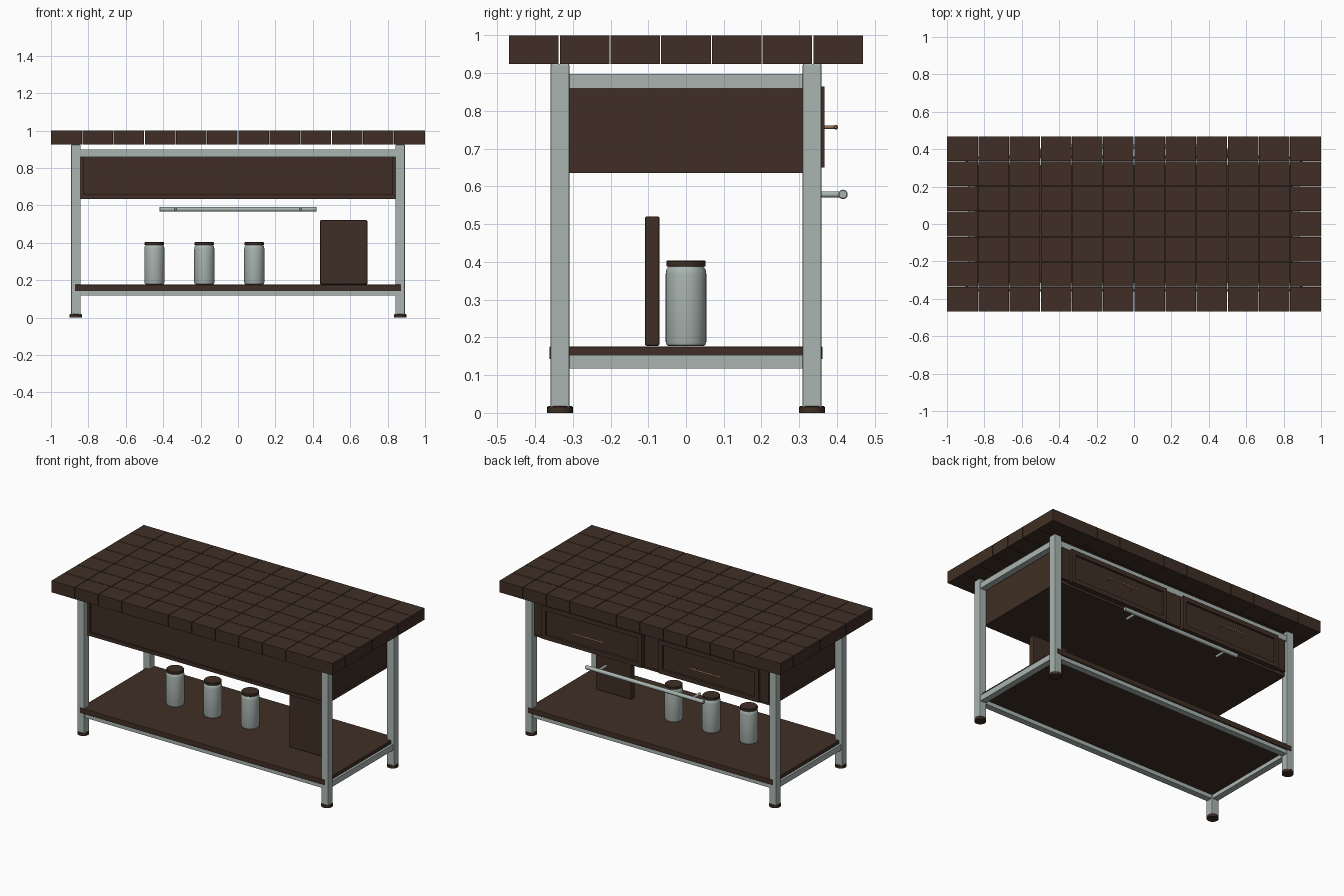
import bpy, bmesh, math
from mathutils import Matrix, Vector

cube = bpy.data.objects.get("Cube")
if cube:
    bpy.data.objects.remove(cube, do_unlink=True)


def material(name, rgb):
    m = bpy.data.materials.new(name)
    m.use_nodes = True
    m.diffuse_color = (*rgb, 1)
    m.node_tree.nodes["Principled BSDF"].inputs["Base Color"].default_value = (*rgb, 1)
    return m


WOOD = material("dark wood", (0.050, 0.028, 0.018))
METAL = material("pale steel", (0.40, 0.46, 0.435))
BRASS = material("brass", (0.30, 0.17, 0.085))


def finish(bm, name, mat, smooth=False):
    bmesh.ops.recalc_face_normals(bm, faces=bm.faces)
    mesh = bpy.data.meshes.new(name)
    bm.to_mesh(mesh)
    bm.free()
    mesh.materials.append(mat)
    ob = bpy.data.objects.new(name, mesh)
    bpy.context.collection.objects.link(ob)
    if smooth:
        bpy.ops.object.select_all(action="DESELECT")
        ob.select_set(True)
        bpy.context.view_layer.objects.active = ob
        bpy.ops.object.shade_smooth_by_angle(angle=math.radians(35))
    return ob


def add_box(bm, x, y, z):
    """Box from (low, high) pairs on each axis."""
    size = [b - a for a, b in (x, y, z)]
    mid = [(a + b) / 2 for a, b in (x, y, z)]
    mat = Matrix.Translation(mid) @ Matrix.Diagonal((*size, 1))
    return bmesh.ops.create_cube(bm, size=1, matrix=mat)["verts"]


def box(name, mat, x, y, z, bevel=0):
    bm = bmesh.new()
    add_box(bm, x, y, z)
    if bevel:
        bmesh.ops.bevel(bm, geom=bm.edges[:], offset=bevel, segments=2,
                        profile=0.5, affect="EDGES")
    return finish(bm, name, mat)


def lathe(name, mat, profile, origin, axis="Z", steps=32):
    """Spin (radius, height) points about an axis through origin."""
    bm = bmesh.new()
    verts = [bm.verts.new((r, 0, h)) for r, h in profile]
    edges = [bm.edges.new(pair) for pair in zip(verts, verts[1:])]
    bmesh.ops.spin(bm, geom=verts + edges, cent=(0, 0, 0), axis=(0, 0, 1),
                   angle=math.tau, steps=steps)
    bmesh.ops.remove_doubles(bm, verts=bm.verts[:], dist=1e-5)
    aim = {"X": (1, 0, 0), "Y": (0, 1, 0), "Z": (0, 0, 1)}[axis]
    turn = Vector((0, 0, 1)).rotation_difference(Vector(aim)).to_matrix().to_4x4()
    bm.transform(Matrix.Translation(origin) @ turn)
    return finish(bm, name, mat, True)


def rod(name, mat, r, length, origin, axis, steps=20):
    e = r * 0.2
    return lathe(name, mat, [(0, 0), (r - e, 0), (r, e), (r, length - e),
                             (r - e, length), (0, length)], origin, axis, steps)


def span(centre, width):
    return (centre - width / 2, centre + width / 2)


# Tiled block top with hairline gaps
COLS, ROWS, GAP = 12, 7, 0.003
bm = bmesh.new()
tx, ty = 2 / COLS, 0.94 / ROWS
for i in range(COLS):
    for j in range(ROWS):
        add_box(bm, span(-1 + (i + 0.5) * tx, tx - GAP),
                span(-0.47 + (j + 0.5) * ty, ty - GAP), (0.925, 1.0))
finish(bm, "block_top", WOOD)

# Legs and round feet
LX, LY = 0.867, 0.334
for sx, side in ((1, "left"), (-1, "right")):
    for sy, end in ((-1, "front"), (1, "back")):
        box(f"{end}_{side}_leg", METAL, span(sx * LX, 0.05), span(sy * LY, 0.05),
            (0.01, 0.925), 0.004)
        lathe(f"{end}_{side}_foot", WOOD,
              [(0, 0), (0.034, 0), (0.034, 0.015), (0.031, 0.018), (0, 0.018)],
              (sx * LX, sy * LY, 0), steps=24)

# Frame rails, upper and lower
for level, z in (("upper", (0.86, 0.898)), ("lower", (0.117, 0.154))):
    for s, side in ((1, "left"), (-1, "right")):
        box(f"{level}_{side}_rail", METAL, span(s * LX, 0.04), (-0.312, 0.312), z)
    for s, end in ((1, "back"), (-1, "front")):
        box(f"{level}_{end}_rail", METAL, (-0.845, 0.845), span(s * LY, 0.04), z)

# Bottom shelf
box("shelf", WOOD, (-0.872, 0.872), (-0.362, 0.362), (0.142, 0.176), 0.003)

# Drawer case
box("case_bottom", WOOD, (-0.845, 0.845), (-0.325, 0.335), (0.635, 0.657))
box("case_front_panel", WOOD, (-0.826, 0.826), (-0.315, -0.295), (0.657, 0.862))
for s, side in ((1, "left"), (-1, "right")):
    box(f"case_{side}_side", WOOD, span(s * 0.835, 0.018), (-0.325, 0.335), (0.657, 0.862))
    box(f"case_{side}_stile", WOOD, span(s * 0.803, 0.06), (0.315, 0.352), (0.657, 0.862))
box("case_centre_stile", WOOD, span(0, 0.1), (0.315, 0.352), (0.657, 0.862))

# Drawers with recessed panels and beaded pulls
for s, side in ((1, "left"), (-1, "right")):
    cx = s * 0.416
    bm = bmesh.new()
    add_box(bm, span(cx, 0.71), (0.325, 0.367), (0.65, 0.865))
    bm.faces.ensure_lookup_table()
    bmesh.ops.recalc_face_normals(bm, faces=bm.faces)
    face = max(bm.faces, key=lambda f: f.calc_center_median().y)
    bmesh.ops.inset_region(bm, faces=[face], thickness=0.04)
    bmesh.ops.inset_region(bm, faces=[face], thickness=0.003, depth=-0.01)
    finish(bm, f"{side}_drawer", WOOD)

    beads, length = 14, 0.22
    profile = [(0, 0)]
    for k in range(beads):
        for t, r in ((0.05, 0.0035), (0.3, 0.0062), (0.7, 0.0062), (0.95, 0.0035)):
            profile.append((r, (k + t) * length / beads))
    profile.append((0, length))
    lathe(f"{side}_pull", BRASS, profile, (cx - length / 2, 0.397, 0.757), "X", 12)
    for d, n in ((-0.085, "inner"), (0.085, "outer")):
        rod(f"{side}_pull_{n}_post", BRASS, 0.0045, 0.045, (cx + d, 0.352, 0.757), "Y", 12)

# Towel bar
rod("towel_bar", METAL, 0.0125, 0.84, (-0.42, 0.416, 0.579), "X", 24)
for s, side in ((1, "left"), (-1, "right")):
    rod(f"towel_bar_{side}_post", METAL, 0.008, 0.082, (s * 0.334, 0.334, 0.579), "Y")

# Jars with lids
for n, x in enumerate((-0.447, -0.18, 0.087), 1):
    lathe(f"jar_{n}", METAL,
          [(0, 0), (0.046, 0), (0.051, 0.003), (0.054, 0.012), (0.054, 0.19),
           (0.052, 0.203), (0.047, 0.21), (0.046, 0.215), (0, 0.215)], (x, 0, 0.177))
    lathe(f"jar_{n}_lid", WOOD,
          [(0, 0), (0.051, 0), (0.052, 0.002), (0.052, 0.013), (0.049, 0.016), (0, 0.016)],
          (x, 0, 0.388))

# Standing cutting board
box("cutting_board", WOOD, (0.438, 0.692), (-0.109, -0.07), (0.177, 0.521), 0.006)
